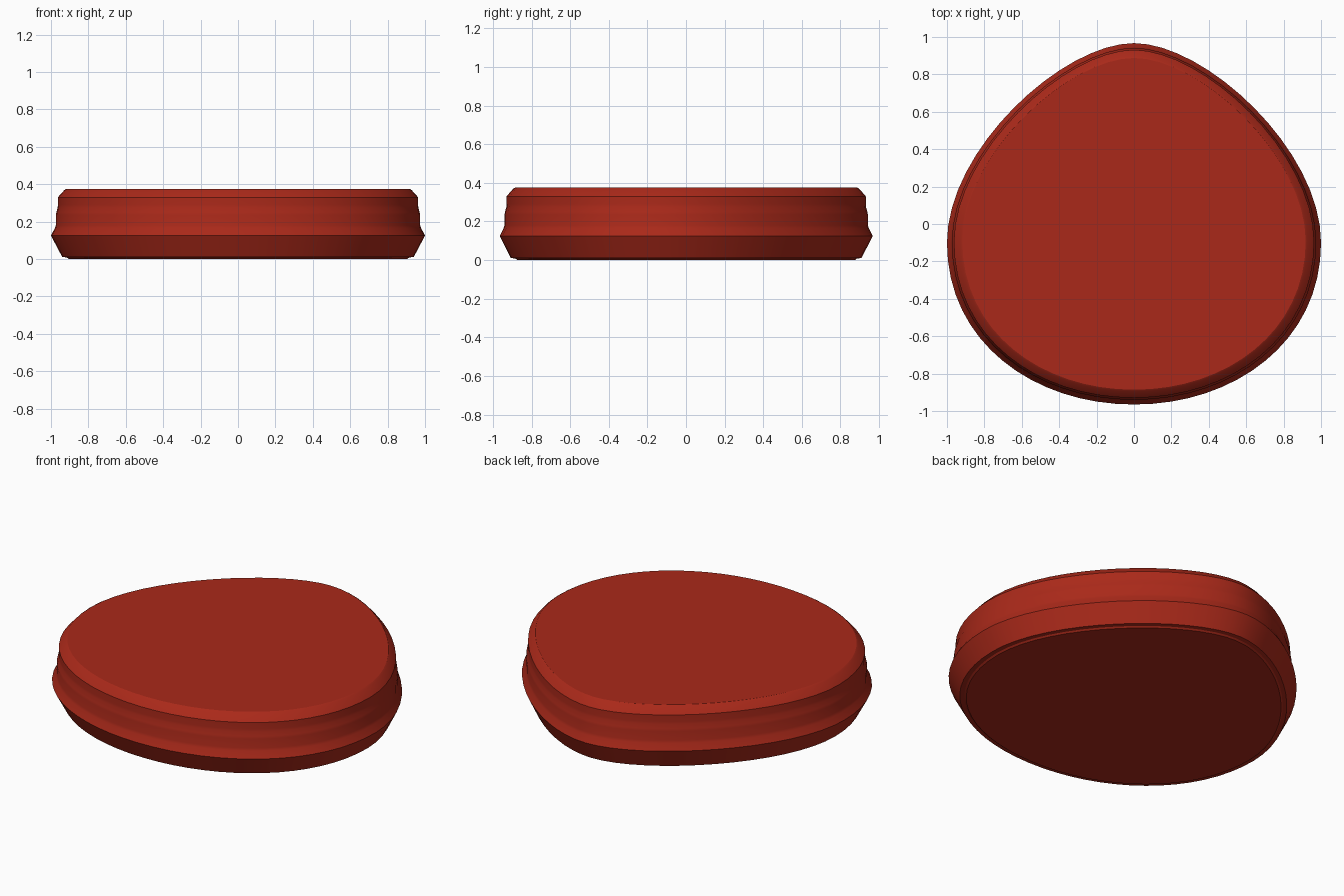
import bpy, bmesh, math
from mathutils import Vector
from mathutils.geometry import interpolate_bezier

if "Cube" in bpy.data.objects:
    bpy.data.objects.remove(bpy.data.objects["Cube"])

# Rounded-triangle outline: right half from two Bezier spans, then mirrored
V = Vector
half = interpolate_bezier(V((0, .967)), V((.38, .967)), V((1, .40)), V((1, -.1)), 17)[:-1]
half += interpolate_bezier(V((1, -.1)), V((1, -.63)), V((.54, -.965)), V((0, -.965)), 17)
half = [V((p.x, p.y)) for p in half]
outline = half + [V((-p.x, p.y)) for p in reversed(half[1:-1])]

# Edge profile: (scale of outline, height)
profile = [(.905, 0), (.915, .008), (.94, .011), (1, .125), (.979, .165), (.974, .18),
           (.974, .235), (.971, .25), (.964, .275), (.963, .29), (.963, .33),
           (.928, .369), (.918, .375)]

bm = bmesh.new()
rings = [[bm.verts.new((p.x * s, p.y * s, z)) for p in outline] for s, z in profile]
n = len(outline)
for a, b in zip(rings, rings[1:]):
    for i in range(n):
        j = (i + 1) % n
        bm.faces.new((a[i], a[j], b[j], b[i]))
bm.faces.new(rings[0])
bm.faces.new(rings[-1])
bmesh.ops.recalc_face_normals(bm, faces=bm.faces)

mesh = bpy.data.meshes.new("rounded_disc")
bm.to_mesh(mesh)
bm.free()
disc = bpy.data.objects.new("rounded_disc", mesh)
bpy.context.collection.objects.link(disc)

# Red finish
red = bpy.data.materials.new("red")
red.diffuse_color = (.4, .022, .01, 1)
red.use_nodes = True
red.node_tree.nodes["Principled BSDF"].inputs["Base Color"].default_value = red.diffuse_color
mesh.materials.append(red)

bpy.context.view_layer.objects.active = disc
disc.select_set(True)
bpy.ops.object.shade_smooth_by_angle(angle=math.radians(25))
